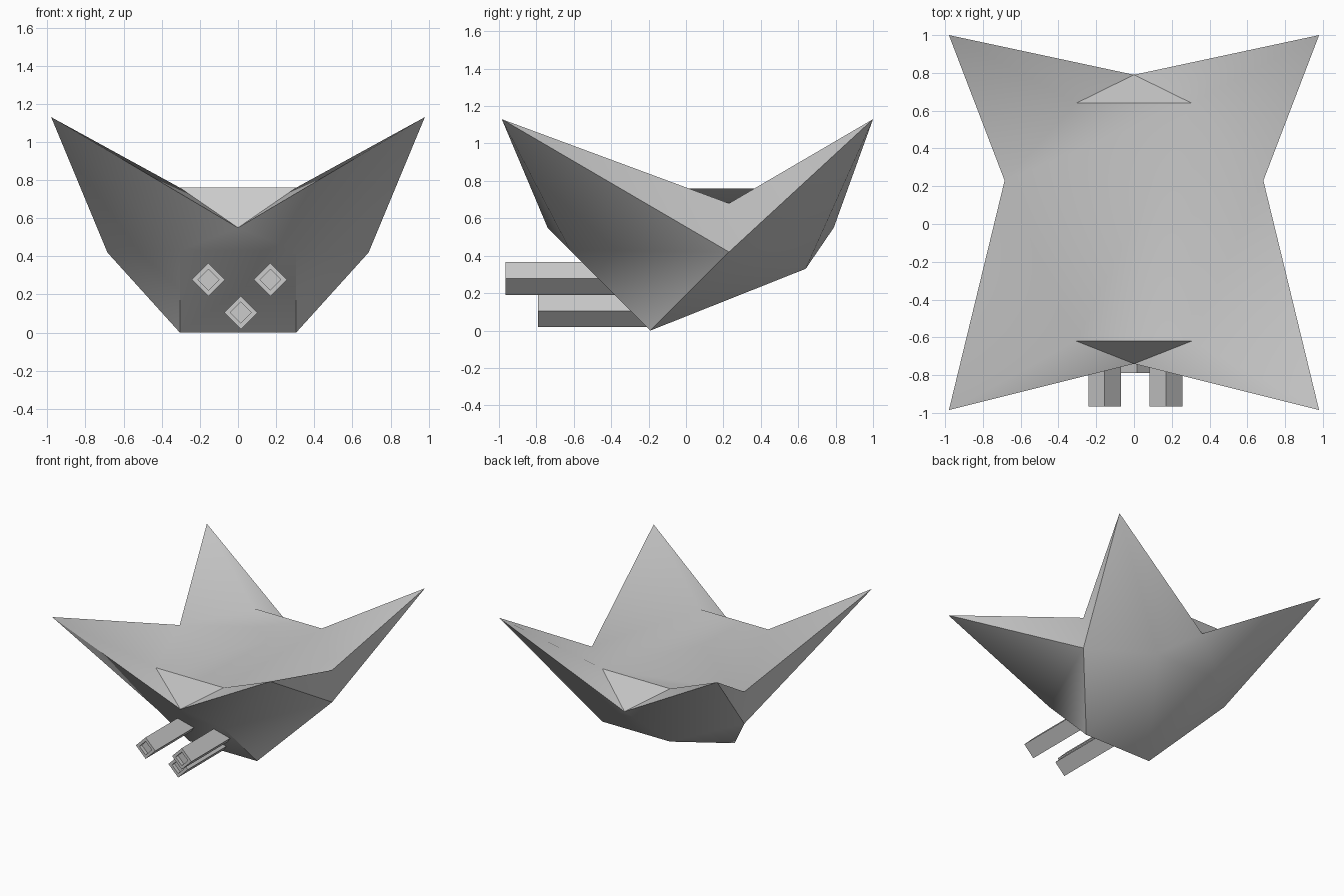
import bpy, bmesh, math

if "Cube" in bpy.data.objects:
    bpy.data.objects.remove(bpy.data.objects["Cube"])


def finish(bm, name, smooth):
    bmesh.ops.recalc_face_normals(bm, faces=bm.faces[:])
    mesh = bpy.data.meshes.new(name)
    bm.to_mesh(mesh)
    bm.free()
    obj = bpy.data.objects.new(name, mesh)
    bpy.context.collection.objects.link(obj)
    if smooth:
        bpy.ops.object.select_all(action='DESELECT')
        obj.select_set(True)
        bpy.context.view_layer.objects.active = obj
        bpy.ops.object.shade_smooth_by_angle(angle=math.radians(50))
    return obj


# Hull: a slanted box with four raised corner tips and low notches between them
paired = {
    "tip_f": (0.98, -0.985, 1.13), "tip_b": (0.98, 1.0, 1.13),
    "top_f": (0.305, -0.62, 0.76), "top_b": (0.305, 0.64, 0.76),
    "low_f": (0.305, -0.62, 0.43), "low_b": (0.305, 0.64, 0.33),
    "keel": (0.305, -0.19, 0.0),
    "side_notch": (0.685, 0.23, 0.68), "side": (0.685, 0.23, 0.42),
}
centre = {"notch_f": (0, -0.74, 0.55), "notch_b": (0, 0.79, 0.55)}

bm = bmesh.new()
v = {}
for key, (x, y, z) in paired.items():
    v["R" + key] = bm.verts.new((x, y, z))
    v["L" + key] = bm.verts.new((-x, y, z))
for key, co in centre.items():
    v["R" + key] = v["L" + key] = bm.verts.new(co)


def face(*keys):
    bm.faces.new([v[k] for k in keys])


for s in "RL":
    for e in ("_f", "_b"):
        tip, top, low, notch = (s + n + e for n in ("tip", "top", "low", "notch"))
        face(tip, top, notch)                    # inside of the tip
        face(tip, top, s + "side_notch")
        face(tip, notch, low)                    # outside of the tip
        face(tip, low, s + "side")
        face(tip, s + "side", s + "side_notch")
        face(low, s + "side", s + "keel")        # lower flank
for e in ("_f", "_b"):
    face("Rnotch" + e, "Rtop" + e, "Ltop" + e)
    face("Rnotch" + e, "Rlow" + e, "Llow" + e)
    face("Rlow" + e, "Llow" + e, "Lkeel", "Rkeel")
# Deck
face("Rside_notch", "Rtop_f", "Rtop_b")
face("Lside_notch", "Ltop_b", "Rtop_b")
face("Lside_notch", "Rtop_b", "Ltop_f")
face("Ltop_f", "Rtop_b", "Rtop_f")
finish(bm, "hull", True)


# Barrels: diamond bars with a recessed square muzzle
def barrel(name, x, z, front, back):
    bm = bmesh.new()

    def ring(r, y):
        return [bm.verts.new((x + r * math.cos(a * math.pi / 2), y,
                              z + r * math.sin(a * math.pi / 2))) for a in range(4)]

    rings = [ring(0.087, back), ring(0.087, front),
             ring(0.055, front), ring(0.055, front + 0.03)]
    for a, b in zip(rings, rings[1:]):
        for i in range(4):
            j = (i + 1) % 4
            bm.faces.new((a[i], a[j], b[j], b[i]))
    bm.faces.new(rings[0])
    bm.faces.new(rings[-1])
    finish(bm, name, False)


barrel("left_barrel", -0.155, 0.278, -0.965, -0.3)
barrel("right_barrel", 0.17, 0.278, -0.965, -0.3)
barrel("lower_barrel", 0.015, 0.105, -0.79, -0.18)
